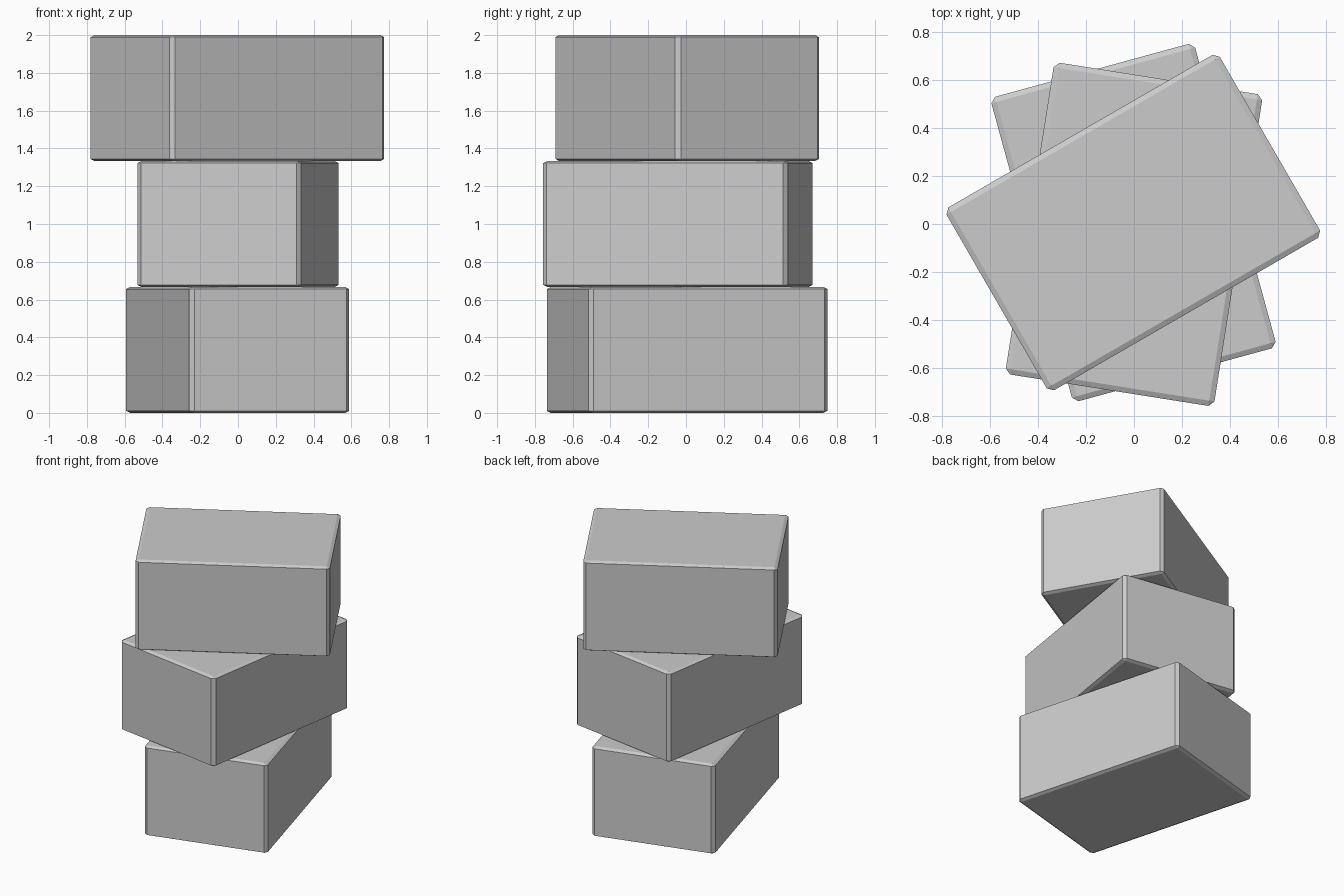
import bpy, bmesh
from math import radians
from mathutils import Matrix

if "Cube" in bpy.data.objects:
    bpy.data.objects.remove(bpy.data.objects["Cube"])

LENGTH, WIDTH, HEIGHT = 1.312, 0.878, 2 / 3
BEVEL = 0.022      # horizontal size of the chamfer
FLATTEN = 0.5      # chamfers are shallower vertically


def block(name, level, x, y, angle):
    """One chamfered box, stacked at the given level and turned about z."""
    bm = bmesh.new()
    bmesh.ops.create_cube(bm, size=1)
    bmesh.ops.scale(bm, vec=(LENGTH, WIDTH, HEIGHT / FLATTEN), verts=bm.verts)
    bmesh.ops.bevel(bm, geom=bm.edges[:], offset=BEVEL, offset_type='OFFSET',
                    segments=1, profile=0.5, affect='EDGES')
    bmesh.ops.scale(bm, vec=(1, 1, FLATTEN), verts=bm.verts)
    mesh = bpy.data.meshes.new(name)
    bm.to_mesh(mesh)
    bm.free()
    obj = bpy.data.objects.new(name, mesh)
    obj.matrix_world = (Matrix.Translation((x, y, (level + 0.5) * HEIGHT))
                        @ Matrix.Rotation(radians(angle), 4, 'Z'))
    bpy.context.collection.objects.link(obj)


# Three identical blocks, each twisted differently
block("bottom_block", 0, -0.002, 0.006, 105.3)
block("middle_block", 1, 0.0, -0.043, 81)
block("top_block", 2, -0.003, 0.006, 30)
